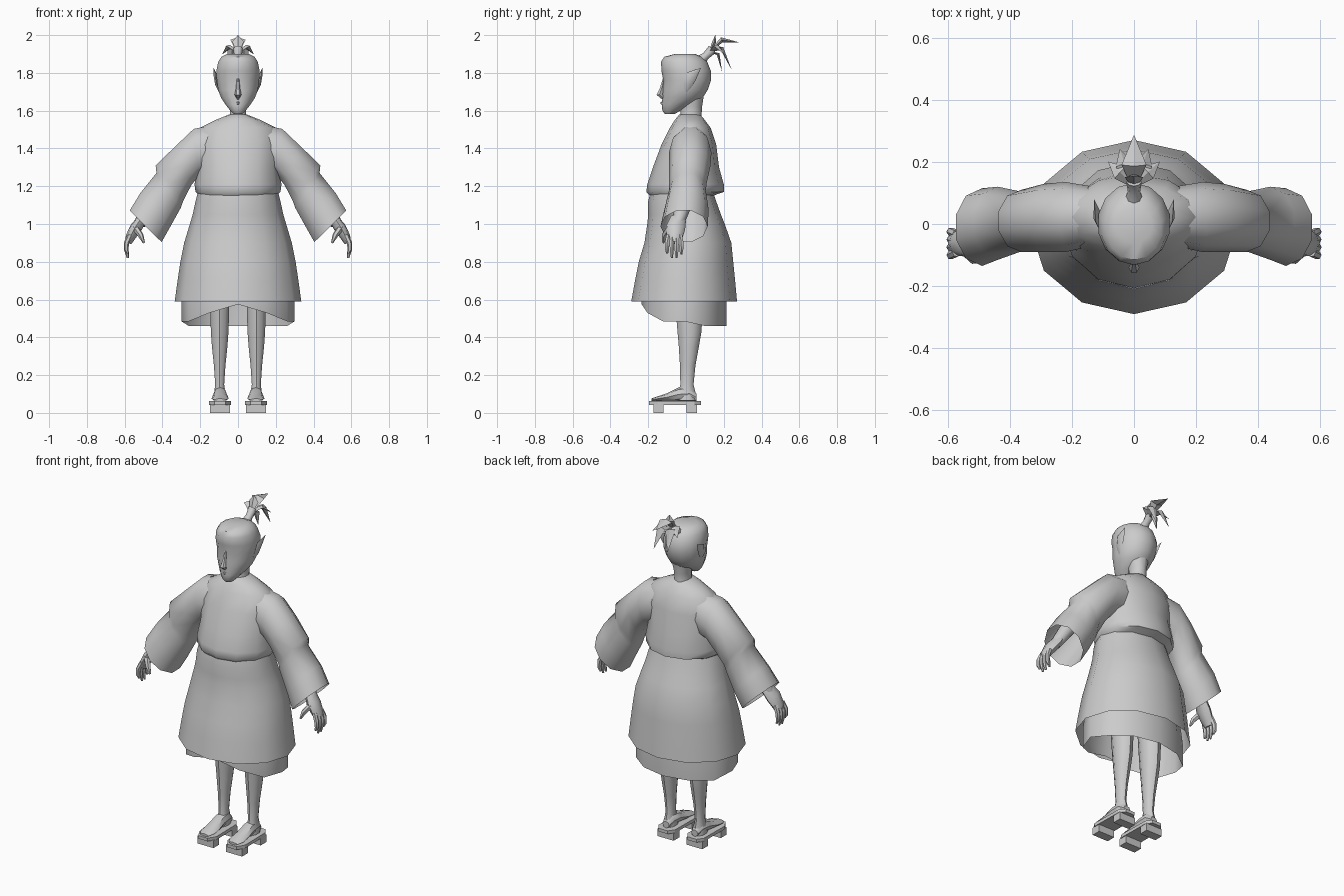
import bpy, bmesh, math
from mathutils import Vector

CLAY = bpy.data.materials.new("clay_grey")
CLAY.diffuse_color = (0.6, 0.6, 0.6, 1)


def loft(name, rings, cap_start=True, cap_end=True, mirror=False, angle=40):
    """Skin a list of vertex rings into one smooth object."""
    bm = bmesh.new()
    vs = [[bm.verts.new(p) for p in r] for r in rings]
    n = len(rings[0])
    for a, b in zip(vs, vs[1:]):
        for i in range(n):
            j = (i + 1) % n
            bm.faces.new((a[i], a[j], b[j], b[i]))
    if cap_start:
        bm.faces.new(vs[0])
    if cap_end:
        bm.faces.new(vs[-1])
    bmesh.ops.recalc_face_normals(bm, faces=bm.faces)
    me = bpy.data.meshes.new(name)
    bm.to_mesh(me)
    bm.free()
    me.materials.append(CLAY)
    ob = bpy.data.objects.new(name, me)
    bpy.context.collection.objects.link(ob)
    bpy.context.view_layer.objects.active = ob
    for o in bpy.context.selected_objects:
        o.select_set(False)
    ob.select_set(True)
    bpy.ops.object.shade_smooth_by_angle(angle=math.radians(angle))
    if mirror:
        ob.modifiers.new("mirror", 'MIRROR').use_mirror_merge = False
    return ob


def slant(a, b, yf, yb, n):
    """Elliptical ring between two points of the xz plane, from yf to yb in depth."""
    out = []
    for i in range(n):
        t = 2 * math.pi * i / n
        s, c = (1 - math.sin(t)) / 2, math.cos(t)
        out.append((a[0] + (b[0] - a[0]) * s, (yf + yb) / 2 - c * (yb - yf) / 2,
                    a[1] + (b[1] - a[1]) * s))
    return out


def level(z, w, yf, yb, n=12, x=0):
    return slant((x - w, z), (x + w, z), yf, yb, n)


def tube(name, pts, radii, n=6, flat=1.0, mirror=True, side=(1, 0, 0), angle=50):
    """Tapered tube along points; flat scales the thickness across 'side'."""
    pts = [Vector(p) for p in pts]
    rings = []
    for i, p in enumerate(pts):
        d = (pts[min(i + 1, len(pts) - 1)] - pts[max(i - 1, 0)]).normalized()
        u = (Vector(side) - d * d.dot(Vector(side))).normalized()
        v = d.cross(u)
        rings.append([p + radii[i] * (u * math.cos(2 * math.pi * k / n)
                                      + v * flat * math.sin(2 * math.pi * k / n)) for k in range(n)])
    return loft(name, rings, mirror=mirror, angle=angle)


# Robe: bloused upper half, flared skirt and shorter underskirt
loft("upper_robe", [level(*r) for r in (
    (1.58, .045, -.035, .075), (1.55, .12, -.06, .10), (1.51, .20, -.085, .13),
    (1.42, .225, -.13, .16), (1.3, .215, -.175, .175), (1.21, .23, -.205, .20),
    (1.17, .225, -.21, .20), (1.145, .2, -.185, .13))], cap_end=False, angle=60)
loft("skirt", [level(*r) for r in (
    (1.18, .21, -.185, .14), (1.12, .225, -.2, .16), (1.05, .24, -.2, .185),
    (1.0, .255, -.205, .205), (.9, .285, -.22, .24), (.8, .305, -.25, .25),
    (.7, .32, -.27, .26), (.59, .335, -.29, .27))], cap_end=False, angle=60)
under = [level(.75, .28, -.22, .2), level(.6, .3, -.235, .215)]
hem = [(x, y, .575 if y < -.23 else .53 if y < -.15 else .485 if y < 0 else .46)
       for x, y, z in under[1]]
loft("underskirt", under + [hem], cap_start=False, cap_end=False, angle=60)

# Wide sleeves with open cuffs
loft("sleeve", [slant(*r, 10) for r in (
    ((.13, 1.53), (.13, 1.27), -.07, .12), ((.235, 1.51), (.205, 1.25), -.09, .135),
    ((.33, 1.42), (.245, 1.2), -.09, .13), ((.44, 1.315), (.285, 1.12), -.09, .11),
    ((.435, 1.275), (.30, 1.08), -.09, .105), ((.52, 1.17), (.355, .98), -.115, .12),
    ((.578, 1.075), (.40, .90), -.135, .115))], cap_end=False, mirror=True, angle=50)

# Forearms and hands
tube("forearm", [(.40, .0, 1.2), (.475, -.02, 1.08), (.52, -.045, 1.0)], [.05, .042, .032], 8)
tube("palm", [(.505, -.04, 1.03), (.54, -.055, .98), (.57, -.06, .93), (.582, -.06, .90)],
     [.026, .032, .026, .018], 8, flat=1.6)
for i, (y, tip) in enumerate(((-.10, .845), (-.075, .82), (-.05, .82), (-.025, .84))):
    tube("finger_%d" % (i + 1), [(.572, -.06 + (y + .06) * .8, .94), (.59, y, .90),
                                 (.592, y, .865), (.583, y, tip)], [.014, .014, .012, .006], 6)
tube("thumb", [(.545, -.085, .98), (.515, -.115, .94), (.498, -.12, .90)], [.018, .015, .006], 6)

# Legs and feet
loft("leg", [level(z, w, f, b, 10, .097) for z, w, f, b in (
    (.8, .06, -.07, .09), (.55, .053, -.055, .088), (.43, .049, -.045, .082),
    (.35, .043, -.038, .068), (.25, .032, -.032, .05), (.15, .025, -.03, .04),
    (.11, .03, -.04, .05), (.065, .033, -.05, .055))], mirror=True)
loft("foot", [[(.095 + w * math.cos(k * math.pi / 4), y,
                .062 + h * (.5 + .5 * math.sin(k * math.pi / 4))) for k in range(8)]
              for y, w, h in ((.055, .022, .04), (.02, .034, .08), (-.04, .036, .072),
                              (-.10, .043, .042), (-.15, .045, .026), (-.183, .028, .014))],
     mirror=True)

# Wooden sandals: cut-cornered plate on two cross blocks
OUTLINE = ((-.03, -.195), (.03, -.195), (.058, -.15), (.055, .045), (.03, .08),
           (-.03, .08), (-.055, .045), (-.058, -.15))
loft("sandal_plate", [[(.095 + x, y, z) for x, y in OUTLINE] for z in (.043, .062)],
     mirror=True, angle=20)
for part, y0, y1 in (("front_block", -.172, -.118), ("rear_block", .003, .057)):
    loft(part, [[(x, y, z) for x, y in ((.042, y0), (.148, y0), (.148, y1), (.042, y1))]
                for z in (0, .045)], mirror=True, angle=20)

# Head, neck and face
loft("neck", [level(z, w, f, b, 10) for z, w, f, b in (
    (1.5, .07, -.05, .10), (1.57, .045, -.03, .082), (1.62, .045, -.03, .085),
    (1.72, .07, -.04, .10))])
loft("head", [level(z, w, f, b, 14) for z, w, f, b in (
    (1.90, .06, -.06, .05), (1.885, .09, -.115, .085), (1.86, .107, -.132, .112),
    (1.81, .118, -.13, .132), (1.76, .115, -.12, .132), (1.71, .108, -.125, .115),
    (1.67, .093, -.125, .09), (1.63, .066, -.128, .03), (1.60, .042, -.125, -.03),
    (1.582, .024, -.112, -.06))])
tube("nose", [(0, -.118, 1.77), (0, -.128, 1.72), (0, -.14, 1.685), (0, -.122, 1.665)],
     [.006, .011, .018, .008], 6, mirror=False)
tube("lips", [(-.026, -.108, 1.638), (0, -.126, 1.64), (.026, -.108, 1.638)],
     [.003, .009, .003], 6, mirror=False, side=(0, 0, 1))
tube("ear", [(.10, .0, 1.70), (.114, .012, 1.74), (.12, .03, 1.785), (.128, .078, 1.825)],
     [.008, .024, .03, .001], 6, flat=.35, side=(0, 1, 0))

# Topknot: tied stem and leaf-shaped tufts
tube("topknot_stem", [(0, .07, 1.86), (0, .105, 1.89), (0, .14, 1.925)], [.032, .02, .026], 8,
     mirror=False)
TUFTS = (((0, .15, 1.965), (0, .155, 2.0), .03, False),
         ((0, .19, 1.975), (0, .285, 1.96), .04, False),
         ((.03, .19, 1.93), (.045, .24, 1.82), .03, True),
         ((.045, .165, 1.94), (.082, .2, 1.90), .026, True),
         ((0, .17, 1.90), (0, .19, 1.81), .024, False))
for i, (mid, tip, r, both) in enumerate(TUFTS):
    tube("tuft_%d" % (i + 1), [(0, .125, 1.912), mid, tip], [.01, r, .001], 4, flat=.35,
         mirror=both, angle=30)
